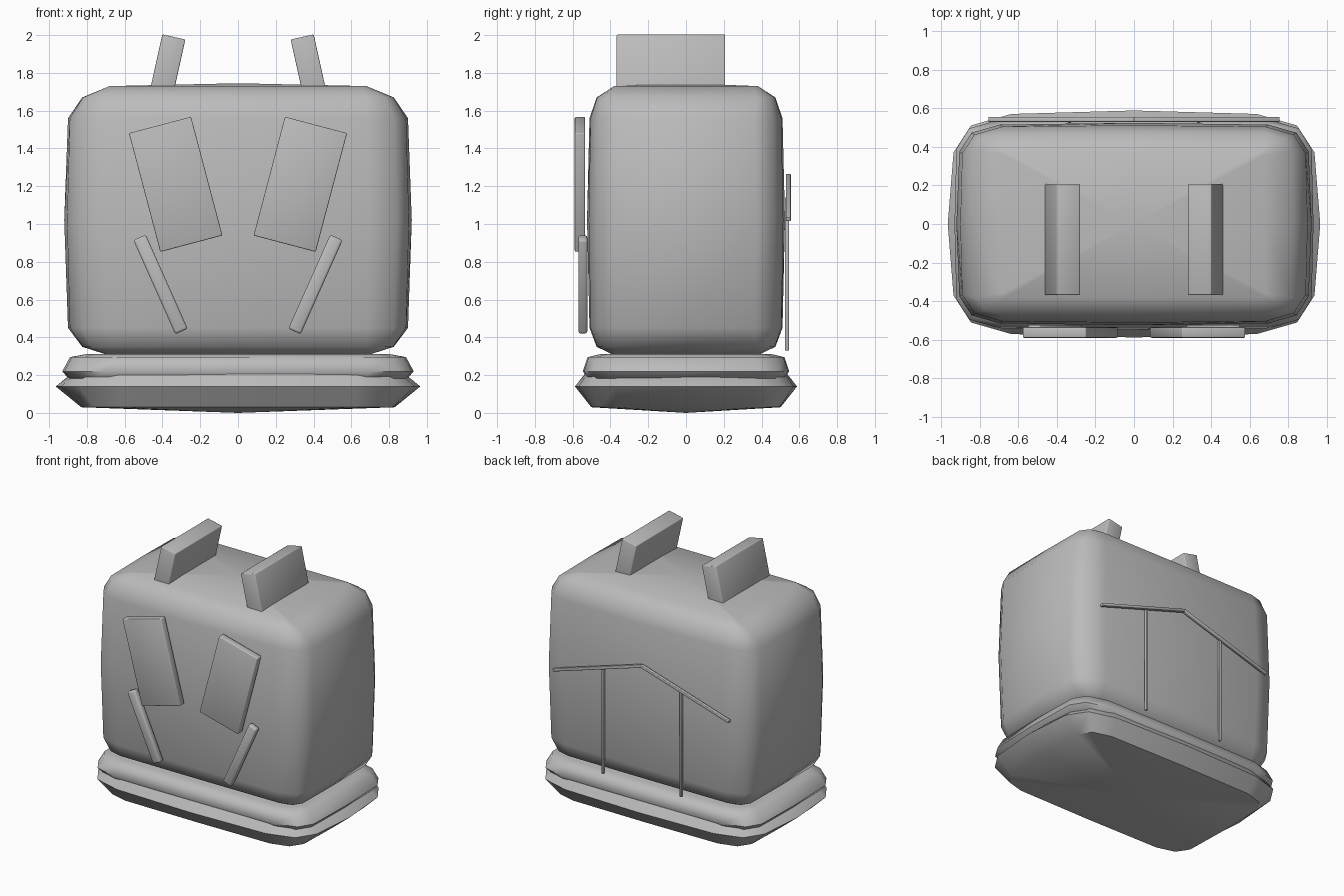
import bpy, bmesh, math

cube = bpy.data.objects.get("Cube")
if cube:
    bpy.data.objects.remove(cube, do_unlink=True)

grey = bpy.data.materials.new("plain_grey")
grey.use_nodes = True
grey.diffuse_color = (0.5, 0.5, 0.5, 1)
grey.node_tree.nodes["Principled BSDF"].inputs["Base Color"].default_value = (0.5, 0.5, 0.5, 1)


def finish(name, bm, angle):
    bmesh.ops.recalc_face_normals(bm, faces=bm.faces)
    mesh = bpy.data.meshes.new(name)
    bm.to_mesh(mesh)
    bm.free()
    mesh.materials.append(grey)
    obj = bpy.data.objects.new(name, mesh)
    bpy.context.collection.objects.link(obj)
    bpy.ops.object.select_all(action="DESELECT")
    obj.select_set(True)
    bpy.context.view_layer.objects.active = obj
    bpy.ops.object.shade_smooth_by_angle(angle=math.radians(angle))
    return obj


def pillow(name, rings, bottom, top, angle=60):
    """Loft of rounded rectangles: (z, half x, half y, corner x, corner y, side bulge)."""
    bm = bmesh.new()
    loops = []
    for z, x, y, cx, cy, b in rings:
        quarter = [(x + b, 0), (x, y - cy), (x - 0.3 * cx, y - 0.3 * cy), (x - cx, y)]
        half = quarter + [(0, y + b * 0.6)] + [(-px, py) for px, py in quarter[:0:-1]]
        plan = half + [(-px, -py) for px, py in half]
        loops.append([bm.verts.new((px, py, z)) for px, py in plan])
    for a, b in zip(loops, loops[1:]):
        for i in range(len(a)):
            j = (i + 1) % len(a)
            bm.faces.new((a[i], a[j], b[j], b[i]))
    # shallow domed ends
    for loop, z in ((loops[0], bottom), (loops[-1], top)):
        tip = bm.verts.new((0, 0, z))
        for i in range(len(loop)):
            bm.faces.new((loop[i], loop[(i + 1) % len(loop)], tip))
    return finish(name, bm, angle)


def slab(name, centre, size, tilt=0, bevel=0.006):
    """Softened box, tilted about the depth axis."""
    bm = bmesh.new()
    bmesh.ops.create_cube(bm, size=1)
    bmesh.ops.scale(bm, vec=size, verts=bm.verts)
    bmesh.ops.bevel(bm, geom=bm.edges[:], offset=bevel, segments=2, profile=0.5, affect="EDGES")
    obj = finish(name, bm, 60)
    obj.location = centre
    obj.rotation_euler.y = math.radians(tilt)
    return obj


# Main body and the two layers under it
pillow("body", [
    (0.31, 0.70, 0.39, 0.02, 0.02, 0.0),
    (0.35, 0.82, 0.47, 0.14, 0.09, 0.005),
    (0.45, 0.89, 0.505, 0.21, 0.14, 0.01),
    (1.02, 0.905, 0.515, 0.21, 0.14, 0.015),
    (1.56, 0.89, 0.505, 0.21, 0.14, 0.01),
    (1.67, 0.82, 0.47, 0.14, 0.09, 0.005),
    (1.73, 0.68, 0.38, 0.02, 0.02, 0.0),
], 0.30, 1.745)
pillow("upper_band", [
    (0.16, 0.87, 0.50, 0.21, 0.14, 0.01),
    (0.22, 0.92, 0.54, 0.22, 0.15, 0.01),
    (0.295, 0.88, 0.515, 0.21, 0.14, 0.01),
    (0.312, 0.80, 0.45, 0.18, 0.12, 0.0),
], 0.16, 0.312)
pillow("base", [
    (0.03, 0.82, 0.495, 0.20, 0.13, 0.01),
    (0.14, 0.935, 0.57, 0.30, 0.20, 0.03),
    (0.25, 0.82, 0.495, 0.20, 0.13, 0.01),
], 0.0, 0.26, 45)

# Mirrored pairs
for side, s in (("left", 1), ("right", -1)):
    slab(f"{side}_ear", (s * 0.383, -0.08, 1.795), (0.125, 0.575, 0.40), -12.5 * s)
    slab(f"{side}_eye", (s * 0.33, -0.562, 1.21), (0.34, 0.055, 0.65), 14.8 * s)
    slab(f"{side}_cheek_strip", (s * 0.41, -0.546, 0.68), (0.072, 0.048, 0.545), 24 * s, 0.012)
    # Back lines: sloping bar from the middle and an upright below it
    slope = math.atan2(0.23, 0.75)
    slab(f"{side}_back_slope", (s * 0.375, 0.542, 1.14), (0.79, 0.026, 0.022),
         math.degrees(slope) * s, 0.004)
    slab(f"{side}_back_upright", (s * 0.335, 0.534, 0.735), (0.018, 0.022, 0.81), 0, 0.004)
